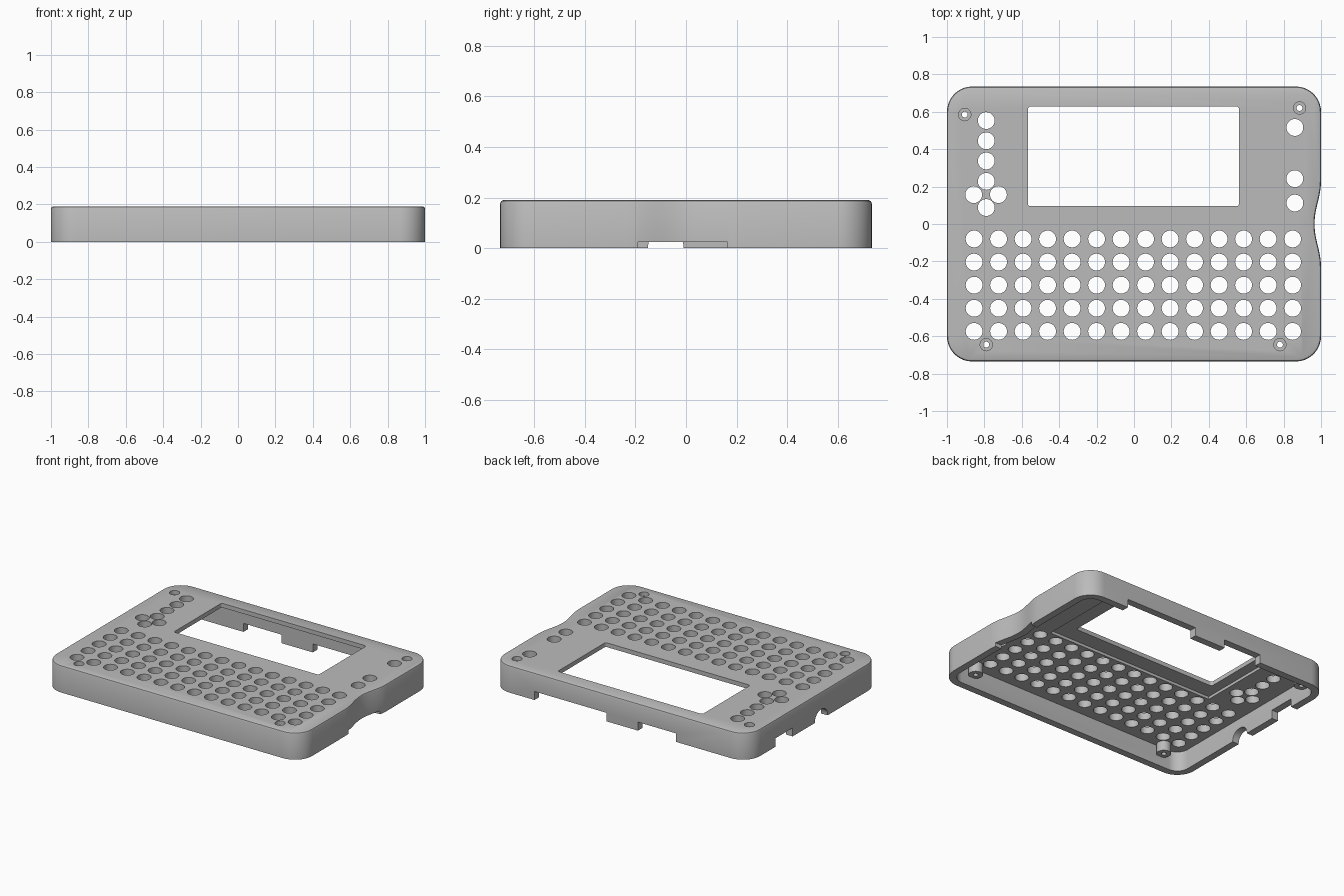
import bpy
import bmesh
import math

if "Cube" in bpy.data.objects:
    bpy.data.objects.remove(bpy.data.objects["Cube"])

W, D, H = 1.0, 0.735, 0.19      # half width, half depth, height
WALL, PLATE = 0.05, 0.05

grey = bpy.data.materials.new("plain grey plastic")
grey.use_nodes = True
colour = (0.5, 0.5, 0.5, 1)
grey.diffuse_color = colour
grey.node_tree.nodes["Principled BSDF"].inputs["Base Color"].default_value = colour


def rounded_rect(x0, x1, y0, y1, r, steps=8):
    """Counter-clockwise outline starting at the lower right corner."""
    corners = [(x1 - r, y0 + r, -90), (x1 - r, y1 - r, 0),
               (x0 + r, y1 - r, 90), (x0 + r, y0 + r, 180)]
    return [(cx + r * math.cos(math.radians(a + 90 * i / steps)),
             cy + r * math.sin(math.radians(a + 90 * i / steps)))
            for cx, cy, a in corners for i in range(steps + 1)]


def case_outline(inset):
    """Rounded case footprint with a shallow thumb dip on the +x side."""
    w, d = W - inset, D - inset
    pts = rounded_rect(-w, w, -d, d, 0.135 - inset, 10)
    dip, n = 0.23, 20
    wave = []
    for i in range(n + 1):
        y = -dip + 2 * dip * i / n
        wave.append((w - 0.035 * math.cos(math.pi * y / (2 * dip)) ** 2, y))
    return pts[:11] + wave + pts[11:]


def circle(x, y, r, n=32):
    return [(x + r * math.cos(math.tau * i / n), y + r * math.sin(math.tau * i / n))
            for i in range(n)]


def add_stack(bm, layers):
    """Solid made of stacked outlines, given as (outline, z) pairs."""
    rings = [[bm.verts.new((x, y, z)) for x, y in pts] for pts, z in layers]
    bm.faces.new(rings[0][::-1])
    bm.faces.new(rings[-1])
    for low, high in zip(rings, rings[1:]):
        for i in range(len(low)):
            j = (i + 1) % len(low)
            bm.faces.new((low[i], low[j], high[j], high[i]))


def make_object(name, stacks):
    bm = bmesh.new()
    for layers in stacks:
        add_stack(bm, layers)
    bmesh.ops.recalc_face_normals(bm, faces=bm.faces)
    mesh = bpy.data.meshes.new(name)
    bm.to_mesh(mesh)
    bm.free()
    mesh.materials.append(grey)
    obj = bpy.data.objects.new(name, mesh)
    bpy.context.collection.objects.link(obj)
    return obj


def prism(pts, z0, z1):
    return [(pts, z0), (pts, z1)]


def box(x0, x1, y0, y1, z0, z1):
    return prism([(x0, y0), (x1, y0), (x1, y1), (x0, y1)], z0, z1)


def combine(target, name, stacks, operation="DIFFERENCE"):
    """Boolean the stacks into the target and discard the helper."""
    tool = make_object(name, stacks)
    tool.hide_render = True
    mod = target.modifiers.new(name, "BOOLEAN")
    mod.operation, mod.solver, mod.object = operation, "EXACT", tool
    bpy.context.view_layer.update()
    graph = bpy.context.evaluated_depsgraph_get()
    result = bpy.data.meshes.new_from_object(target.evaluated_get(graph))
    target.modifiers.clear()
    target.data = result
    bpy.data.objects.remove(tool)


# Case body with a softened top edge
case = make_object("case_shell", [[(case_outline(0), 0), (case_outline(0), H - 0.013),
                                   (case_outline(0.004), H - 0.004),
                                   (case_outline(0.013), H)]])

# Hollow interior and the shallow display seat under the face plate
combine(case, "interior", [prism(case_outline(WALL), -0.1, H - PLATE)])
combine(case, "display_seat", [box(-0.64, 0.68, -0.02, 0.665, 0.1, H - 0.03)])

# Screw bosses
screws = [(-0.905, 0.585), (0.885, 0.62), (-0.79, -0.645), (0.78, -0.645)]
combine(case, "screw_bosses",
        [prism(circle(x, y, 0.047), 0.07, H - 0.02) for x, y in screws], "UNION")

# Keyboard grid, direction pad, side buttons, display window, screw shafts
keys = [(-0.855 + 1.703 * c / 13, -0.08 - 0.1235 * r) for c in range(14) for r in range(5)]
keys += [(-0.79, y) for y in (0.553, 0.445, 0.337, 0.228, 0.088)]
keys += [(-0.857, 0.157), (-0.725, 0.157)]
keys += [(0.86, y) for y in (0.516, 0.242, 0.112)]
holes = [prism(circle(x, y, 0.045), 0.1, 0.3) for x, y in keys]
holes += [prism(circle(x, y, 0.016, 20), -0.1, 0.3) for x, y in screws]
holes.append(prism(rounded_rect(-0.568, 0.562, 0.095, 0.628, 0.015, 4), 0.1, 0.3))
combine(case, "holes", holes)
combine(case, "screw_recesses",
        [prism(circle(x, y, 0.033, 24), H - 0.03, 0.3) for x, y in screws])

# Connector openings along the lower edge: back, left and right walls
notches = [box(0.104, 0.668, 0.66, 0.8, -0.1, 0.06),
           box(-0.437, -0.139, 0.66, 0.8, -0.1, 0.06),
           box(-1.1, -0.93, 0.24, 0.43, -0.1, 0.06),
           box(0.88, 1.1, -0.19, 0.165, -0.1, 0.025)]
combine(case, "wall_notches", notches)

# Round-topped jack opening on the left wall
jack = [(-0.08 + 0.07 * math.cos(math.pi * i / 12),
         0.01 + 0.06 * math.sin(math.pi * i / 12)) for i in range(13)]
jack += [(-0.15, -0.1), (-0.01, -0.1)]
bm = bmesh.new()
add_stack(bm, prism(jack, -1.1, -0.93))
for v in bm.verts:
    v.co = (v.co.z, v.co.x, v.co.y)
bmesh.ops.recalc_face_normals(bm, faces=bm.faces)
jack_mesh = bpy.data.meshes.new("jack_cutter")
bm.to_mesh(jack_mesh)
bm.free()
jack_cutter = bpy.data.objects.new("jack_cutter", jack_mesh)
bpy.context.collection.objects.link(jack_cutter)
jack_cutter.hide_render = True
mod = case.modifiers.new("jack", "BOOLEAN")
mod.operation, mod.solver, mod.object = "DIFFERENCE", "EXACT", jack_cutter
bpy.context.view_layer.update()
final = bpy.data.meshes.new_from_object(
    case.evaluated_get(bpy.context.evaluated_depsgraph_get()))
case.modifiers.clear()
case.data = final
bpy.data.objects.remove(jack_cutter)

# One material, smooth curves with crisp edges
case.data.materials.clear()
case.data.materials.append(grey)
for face in case.data.polygons:
    face.material_index = 0
bpy.ops.object.select_all(action="DESELECT")
case.select_set(True)
bpy.context.view_layer.objects.active = case
bpy.ops.object.shade_smooth_by_angle(angle=math.radians(25))
